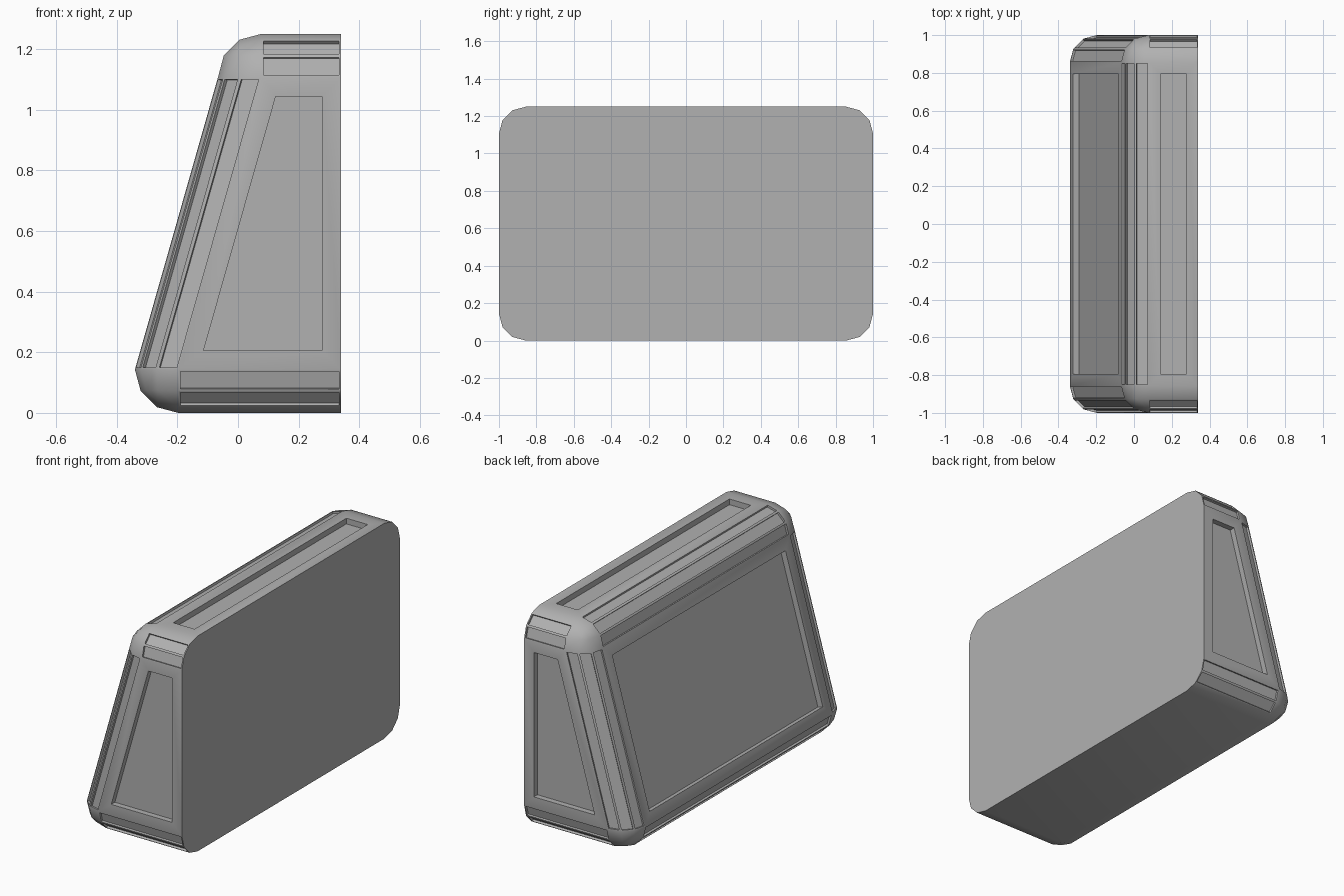
import bpy, bmesh, math
from mathutils import Vector

if "Cube" in bpy.data.objects:
    bpy.data.objects.remove(bpy.data.objects["Cube"])

HX, HY, H = 0.34, 1.0, 1.25   # half depth, half width, height
R = 0.143                     # rounded edge size
LEAN = 0.274                  # how far the top of the front leans back

# block, rounded on every edge except around the flat +x face
bm = bmesh.new()
bmesh.ops.create_cube(bm, size=1.0)
for v in bm.verts:
    v.co = Vector((v.co.x * 2 * HX, v.co.y * 2 * HY, (v.co.z + 0.5) * H))
edges = [e for e in bm.edges if not all(v.co.x > HX - 0.01 for v in e.verts)]
bmesh.ops.bevel(bm, geom=edges, offset=R, offset_type='OFFSET', segments=3,
                profile=0.5, affect='EDGES', clamp_overlap=False)
bm.normal_update()

# sort the faces into large panels and narrow edge strips
panels, strips = [], []
for f in bm.faces:
    n = f.normal
    if n.x > 0.9 or n.z < -0.9:
        continue                                  # plain back and underside
    if max(abs(c) for c in n) > 0.999:
        if len(f.verts) == 4 and f.calc_area() > 0.3:
            panels.append(f)
        continue
    if len(f.verts) != 4 or max(e.calc_length() for e in f.edges) < 0.3:
        continue                                  # smooth corner patches
    if abs(n.x) < 0.05 and abs(n.z) > 0.9:
        continue                                  # outermost side strips stay plain
    strips.append(f)

# lean the front face back
for v in bm.verts:
    if v.co.z > H / 2 and v.co.x < HX - 0.01:
        v.co.x += LEAN
bm.normal_update()


def recess(faces, rim, depth):
    """Leave a flush rim, then sink the middle with straight walls."""
    bmesh.ops.inset_individual(bm, faces=faces, thickness=rim, depth=0,
                               use_even_offset=True)
    bm.normal_update()
    for f in faces:
        shift = f.normal * -depth
        inner = bmesh.ops.extrude_discrete_faces(bm, faces=[f])["faces"][0]
        for v in inner.verts:
            v.co += shift


recess(panels, 0.063, 0.033)
recess(strips, 0.007, 0.012)
bm.normal_update()

mesh = bpy.data.meshes.new("wedge_block")
bm.to_mesh(mesh)
bm.free()
block = bpy.data.objects.new("wedge_block", mesh)
bpy.context.collection.objects.link(block)

# mid grey finish
grey = bpy.data.materials.new("mid_grey")
grey.diffuse_color = (0.44, 0.44, 0.44, 1)
grey.use_nodes = True
grey.node_tree.nodes["Principled BSDF"].inputs["Base Color"].default_value = grey.diffuse_color
mesh.materials.append(grey)

bpy.context.view_layer.objects.active = block
block.select_set(True)
bpy.ops.object.shade_smooth_by_angle(angle=math.radians(35))
